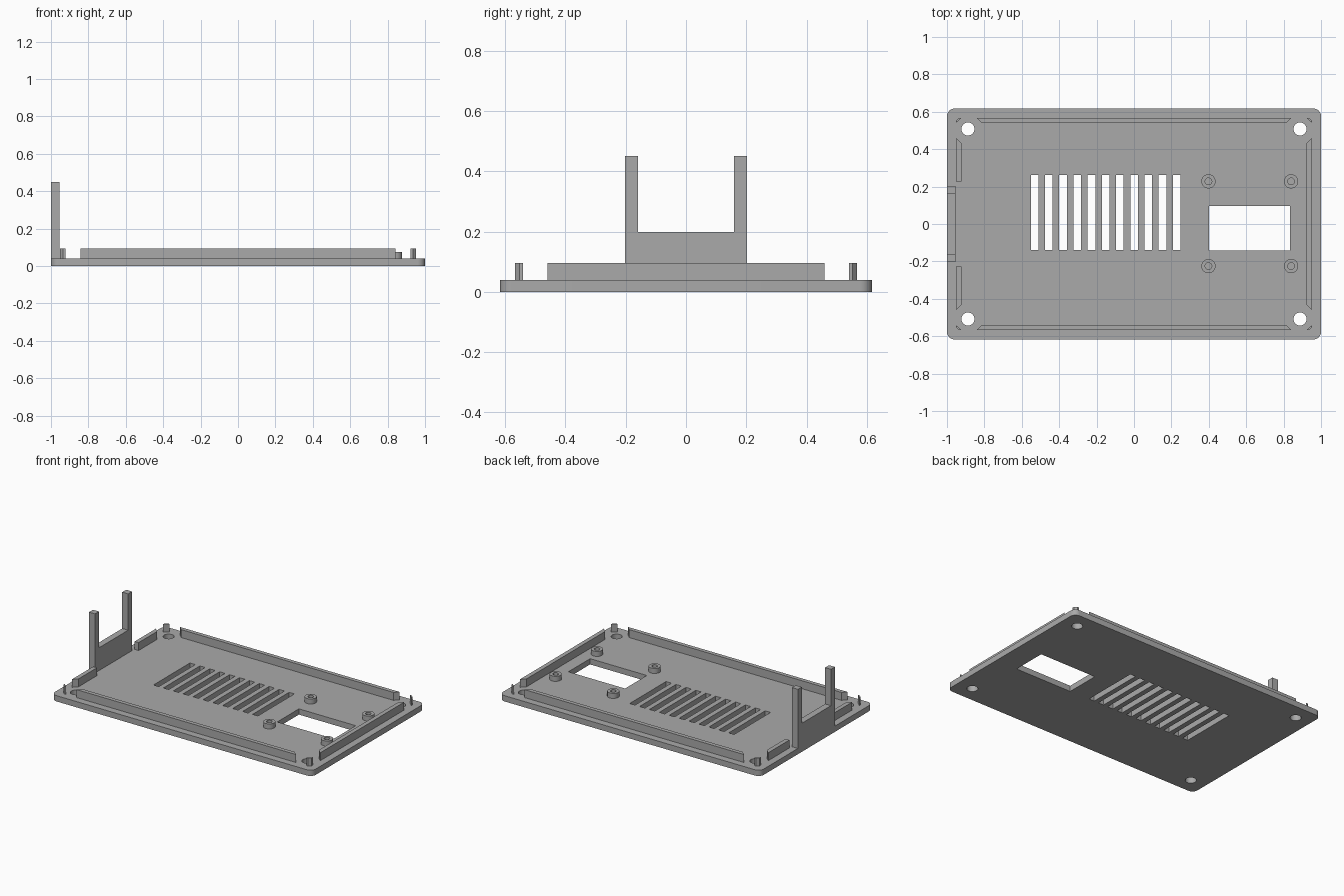
import bpy, bmesh, math

cube = bpy.data.objects.get("Cube")
if cube:
    bpy.data.objects.remove(cube, do_unlink=True)

grey = bpy.data.materials.new("plain grey")
grey.use_nodes = True
colour = (0.4, 0.4, 0.4, 1)
grey.diffuse_color = colour
grey.node_tree.nodes["Principled BSDF"].inputs["Base Color"].default_value = colour

BASE = 0.04        # plate thickness
RAIL_TOP = 0.095
HALF_Y = 0.617


def prism(bm, points, z0, z1):
    """Extrude a flat outline upwards."""
    face = bm.faces.new([bm.verts.new((x, y, z0)) for x, y in points])
    new = bmesh.ops.extrude_face_region(bm, geom=[face])["geom"]
    verts = [v for v in new if isinstance(v, bmesh.types.BMVert)]
    bmesh.ops.translate(bm, verts=verts, vec=(0, 0, z1 - z0))


def rect(x0, x1, y0, y1):
    return [(x0, y0), (x1, y0), (x1, y1), (x0, y1)]


def arc(cx, cy, r, start, end, n):
    angles = [math.radians(start + (end - start) * i / n) for i in range(n + 1)]
    return [(cx + r * math.cos(a), cy + r * math.sin(a)) for a in angles]


def finish(name, bm, smooth=False):
    bmesh.ops.recalc_face_normals(bm, faces=bm.faces)
    mesh = bpy.data.meshes.new(name)
    bm.to_mesh(mesh)
    bm.free()
    mesh.materials.append(grey)
    obj = bpy.data.objects.new(name, mesh)
    bpy.context.collection.objects.link(obj)
    if smooth:
        shade(obj)
    return obj


def shade(obj):
    bpy.ops.object.select_all(action="DESELECT")
    obj.select_set(True)
    bpy.context.view_layer.objects.active = obj
    bpy.ops.object.shade_smooth_by_angle(angle=math.radians(30))


def part(name, points, z0, z1):
    bm = bmesh.new()
    prism(bm, points, z0, z1)
    return finish(name, bm)


# Base plate with rounded corners
r = 0.04
outline = []
for i, (sx, sy) in enumerate([(1, 1), (-1, 1), (-1, -1), (1, -1)]):
    outline += arc(sx * (1 - r), sy * (HALF_Y - r), r, 90 * i, 90 * i + 90, 8)
plate = part("base_plate", outline, 0, BASE)

# Openings: vent slots, display window, screw holes
bm = bmesh.new()
for i in range(11):
    x = -0.552 + 0.076 * i
    prism(bm, rect(x, x + 0.041, -0.138, 0.262), -0.1, 0.2)
prism(bm, rect(0.4, 0.835, -0.142, 0.096), -0.1, 0.2)
for sx in (-1, 1):
    for sy in (-1, 1):
        prism(bm, arc(sx * 0.888, sy * 0.508, 0.035, 0, 360, 32)[:-1], -0.1, 0.2)
cutter = finish("opening_cutter", bm)
cutter.hide_render = True
cut = plate.modifiers.new("openings", "BOOLEAN")
cut.operation = "DIFFERENCE"
cut.solver = "EXACT"
cut.object = cutter
bpy.context.view_layer.objects.active = plate
bpy.ops.object.modifier_apply(modifier=cut.name)
bpy.data.objects.remove(cutter, do_unlink=True)
shade(plate)

# Long rails with mitred ends
OX, IX, OY, IY = 0.952, 0.922, 0.568, 0.54
for name, s in (("back_rail", 1), ("front_rail", -1)):
    part(name, [(-0.842, s * OY), (0.842, s * OY), (0.814, s * IY), (-0.814, s * IY)],
         BASE, RAIL_TOP)

# Short rails: whole on the left, split around the bracket on the right
part("left_rail", [(OX, -0.46), (OX, 0.46), (IX, 0.432), (IX, -0.432)], BASE, RAIL_TOP)
for name, s in (("right_rail_back", 1), ("right_rail_front", -1)):
    part(name, [(-OX, s * 0.228), (-OX, s * 0.46), (-IX, s * 0.432), (-IX, s * 0.228)],
         BASE, RAIL_TOP)

# Thin corner posts outside the screw holes
for sx, side in ((1, "left"), (-1, "right")):
    for sy, end in ((1, "back"), (-1, "front")):
        pts = [(IX, OY), (0.935, OY), (OX, 0.553), (OX, IY)]
        part(f"corner_post_{end}_{side}", [(sx * x, sy * y) for x, y in pts], BASE, RAIL_TOP)

# Hollow standoffs around the window
for i, (x, y) in enumerate([(x, y) for x in (0.398, 0.84) for y in (-0.225, 0.228)]):
    bm = bmesh.new()
    ring = [bm.verts.new((x + d, y, z)) for d, z in
            ((0.018, BASE), (0.038, BASE), (0.038, 0.075), (0.018, 0.075))]
    edges = [bm.edges.new((ring[k], ring[(k + 1) % 4])) for k in range(4)]
    bmesh.ops.spin(bm, geom=ring + edges, cent=(x, y, 0), axis=(0, 0, 1),
                   angle=math.tau, steps=32)
    bmesh.ops.remove_doubles(bm, verts=bm.verts, dist=0.0001)
    finish(f"standoff_{i + 1}", bm, smooth=True)

# U-shaped bracket, drawn in the yz plane and extruded along x
bm = bmesh.new()
profile = [(-0.203, BASE), (0.203, BASE), (0.203, 0.45), (0.16, 0.45),
           (0.16, 0.198), (-0.16, 0.198), (-0.16, 0.45), (-0.203, 0.45)]
face = bm.faces.new([bm.verts.new((-1, y, z)) for y, z in profile])
new = bmesh.ops.extrude_face_region(bm, geom=[face])["geom"]
bmesh.ops.translate(bm, verts=[v for v in new if isinstance(v, bmesh.types.BMVert)],
                    vec=(0.045, 0, 0))
finish("bracket", bm)
